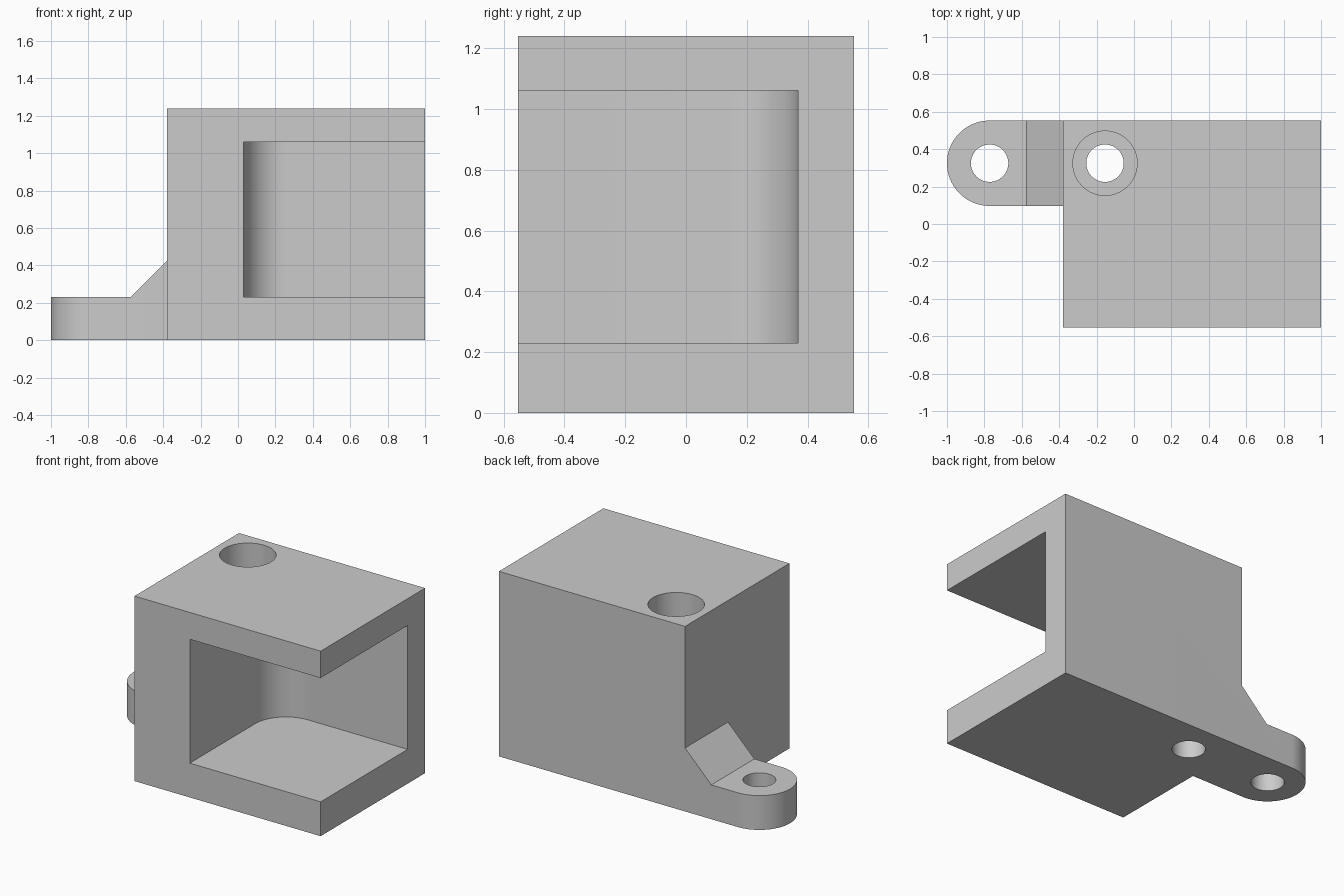
import bpy, bmesh
from math import pi, sin, cos, radians
from mathutils import Vector

default = bpy.data.objects.get("Cube")
if default:
    bpy.data.objects.remove(default, do_unlink=True)

grey = bpy.data.materials.new("light_grey")
grey.use_nodes = True
colour = (0.6, 0.6, 0.6, 1)
grey.diffuse_color = colour
grey.node_tree.nodes["Principled BSDF"].inputs["Base Color"].default_value = colour


def arc(cx, cy, r, start, end, steps=48):
    """Points on an arc, angles in degrees."""
    angles = [radians(start + (end - start) * i / steps) for i in range(steps + 1)]
    return [(cx + r * cos(a), cy + r * sin(a)) for a in angles]


def prism(name, points, low, high, axis="Z"):
    """Extrude an (x, y) outline along Z, or an (x, z) outline along Y."""
    def place(p, d):
        return Vector((p[0], p[1], d)) if axis == "Z" else Vector((p[0], d, p[1]))
    bm = bmesh.new()
    base = bm.faces.new([bm.verts.new(place(p, low)) for p in points])
    ext = bmesh.ops.extrude_face_region(bm, geom=[base])
    top = [v for v in ext["geom"] if isinstance(v, bmesh.types.BMVert)]
    bmesh.ops.translate(bm, verts=top, vec=place((0, 0), high - low))
    bmesh.ops.recalc_face_normals(bm, faces=bm.faces)
    mesh = bpy.data.meshes.new(name)
    bm.to_mesh(mesh)
    bm.free()
    mesh.materials.append(grey)
    obj = bpy.data.objects.new(name, mesh)
    bpy.context.collection.objects.link(obj)
    return obj


def cut(target, cutter):
    cutter.hide_render = True
    mod = target.modifiers.new(cutter.name, "BOOLEAN")
    mod.operation = "DIFFERENCE"
    mod.solver = "EXACT"
    mod.object = cutter
    bpy.context.view_layer.objects.active = target
    bpy.ops.object.modifier_apply(modifier=mod.name)
    bpy.data.objects.remove(cutter, do_unlink=True)


# Main dimensions
wall_x, back, height, floor = -0.38, 0.553, 1.24, 0.23
lug_x, lug_y, lug_r = -0.772, 0.325, 0.228
bolt_x = -0.155

# Block and rounded lug share one footprint
outline = [(wall_x, -back), (1, -back), (1, back)]
outline += arc(lug_x, lug_y, lug_r, 90, 270)
outline += [(wall_x, lug_y - lug_r)]
bracket = prism("bracket", outline, 0, height)

# Clear the space above the lug, leaving the sloped gusset
cut(bracket, prism("lug_clearance", [(-1.2, floor), (-0.575, floor), (wall_x, 0.425),
                                     (wall_x, 1.5), (-1.2, 1.5)], -0.8, 0.8, "Y"))

# Pocket open at the front and left, with a rounded inner corner
pocket = [(0.03, -0.8), (1.2, -0.8), (1.2, 0.368)]
pocket += arc(0.26, 0.138, 0.23, 90, 180, 32)
cut(bracket, prism("pocket_cutter", pocket, floor, 1.06))

# Bolt holes, one with a deep counterbore
for name, x, r, low in (("lug_hole", lug_x, 0.1, -0.2),
                        ("bolt_hole", bolt_x, 0.1, -0.2),
                        ("counterbore", bolt_x, 0.172, floor)):
    cut(bracket, prism(name, arc(x, lug_y, r, 0, 360, 64)[:-1], low, 1.5))

bpy.ops.object.select_all(action="DESELECT")
bracket.select_set(True)
bpy.context.view_layer.objects.active = bracket
bpy.ops.object.shade_smooth_by_angle(angle=radians(30))
